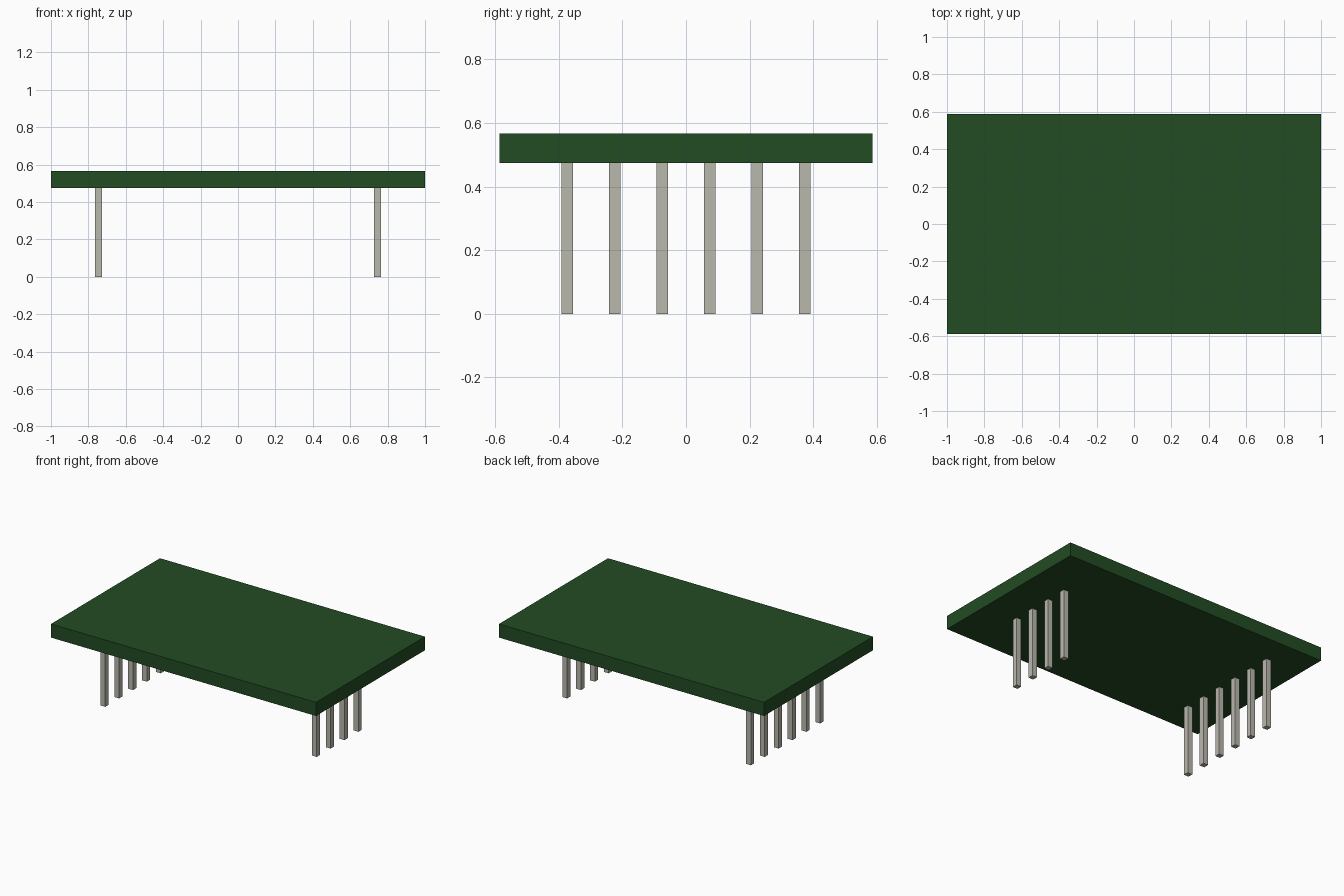
import bpy

cube = bpy.data.objects.get("Cube")
if cube:
    bpy.data.objects.remove(cube, do_unlink=True)


def make_material(name, rgb):
    mat = bpy.data.materials.new(name)
    mat.use_nodes = True
    mat.diffuse_color = (*rgb, 1)
    bsdf = next(n for n in mat.node_tree.nodes if n.type == 'BSDF_PRINCIPLED')
    bsdf.inputs["Base Color"].default_value = (*rgb, 1)
    return mat


def add_box(name, centre, size, mat):
    bpy.ops.mesh.primitive_cube_add(size=1, location=centre)
    obj = bpy.context.object
    obj.name = name
    obj.scale = size
    bpy.ops.object.transform_apply(location=False, rotation=False, scale=True)
    obj.data.materials.append(mat)
    return obj


green = make_material("board green", (0.016, 0.072, 0.017))
metal = make_material("pin metal", (0.49, 0.48, 0.42))

BOTTOM, TOP = 0.474, 0.567
PITCH, PIN, ROW_X = 0.1495, 0.036, 0.746

# Flat board
add_box("board", (0, 0, (BOTTOM + TOP) / 2), (2, 1.174, TOP - BOTTOM), green)

# Square pins: six along the -x row, four along the +x row
for side, x, count in (("right", -ROW_X, 6), ("left", ROW_X, 4)):
    for i in range(count):
        y = (i - (count - 1) / 2) * PITCH
        add_box(f"{side}_pin_{i + 1}", (x, y, BOTTOM / 2), (PIN, PIN, BOTTOM), metal)
